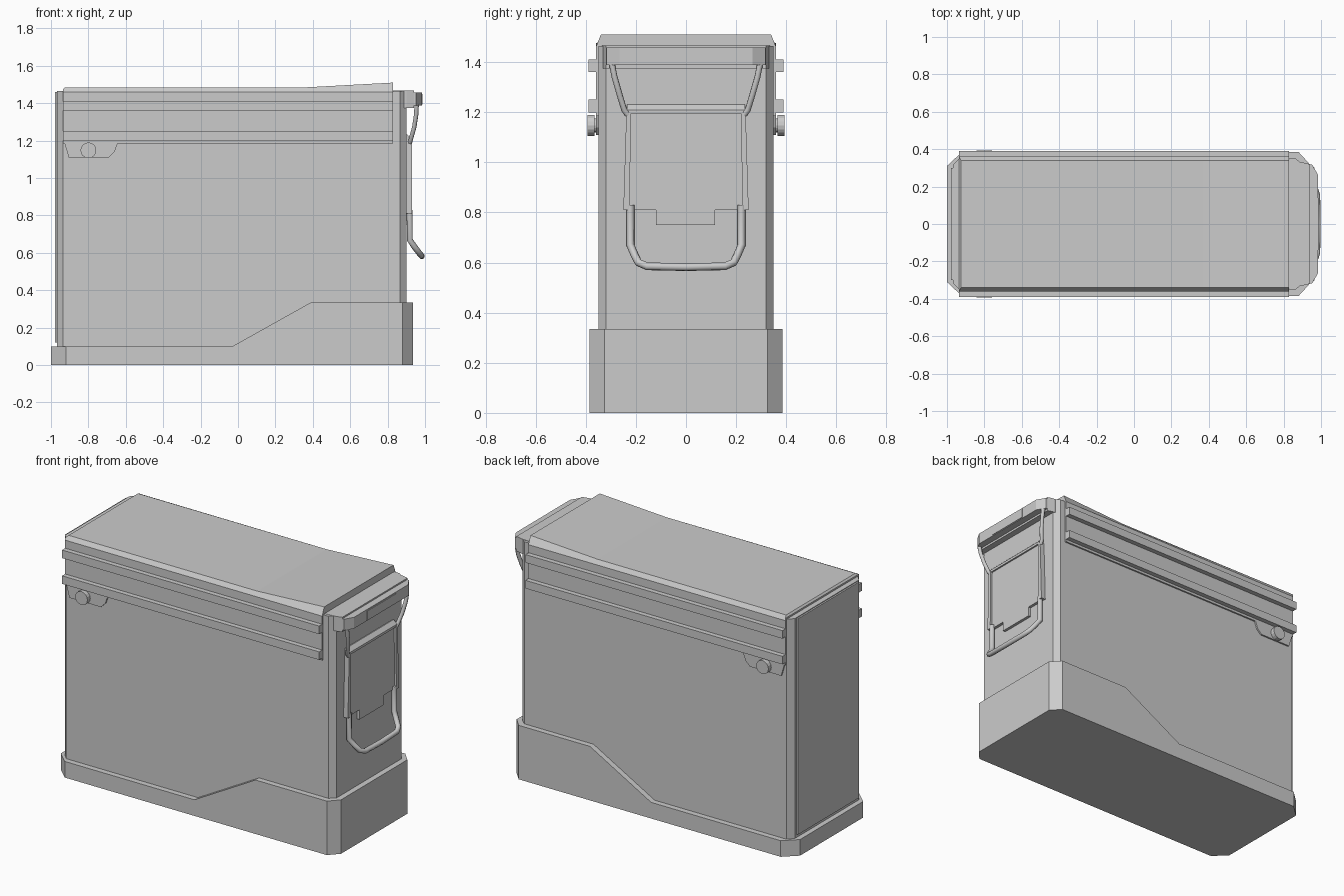
import bpy, bmesh, math
from mathutils import Vector

if "Cube" in bpy.data.objects:
    bpy.data.objects.remove(bpy.data.objects["Cube"])

AXES = {'x': lambda a, b, c: (c, a, b),   # profile in y,z
        'y': lambda a, b, c: (a, c, b),   # profile in x,z
        'z': lambda a, b, c: (a, b, c)}   # profile in x,y


def prism(name, pts, axis, lo, hi, cuts=()):
    """Extrude a profile along an axis, optionally trimmed by planes (point, normal)."""
    bm = bmesh.new()
    face = bm.faces.new([bm.verts.new(AXES[axis](a, b, lo)) for a, b in pts])
    new = bmesh.ops.extrude_face_region(bm, geom=[face])['geom']
    move = Vector(AXES[axis](0, 0, hi - lo))
    bmesh.ops.translate(bm, vec=move, verts=[v for v in new if isinstance(v, bmesh.types.BMVert)])
    for co, no in cuts:
        r = bmesh.ops.bisect_plane(bm, geom=bm.verts[:] + bm.edges[:] + bm.faces[:],
                                   plane_co=co, plane_no=no, clear_outer=True)
        bmesh.ops.holes_fill(bm, edges=[e for e in bm.edges if e.is_boundary], sides=0)
    bmesh.ops.recalc_face_normals(bm, faces=bm.faces)
    me = bpy.data.meshes.new(name)
    bm.to_mesh(me)
    bm.free()
    ob = bpy.data.objects.new(name, me)
    bpy.context.collection.objects.link(ob)
    return ob


def box(name, x, y, z):
    return prism(name, [(x[0], y[0]), (x[1], y[0]), (x[1], y[1]), (x[0], y[1])], 'z', *z)


def mirror_y(half):
    """Close a half outline (y > 0, listed along x) across y = 0."""
    return half + [(x, -y) for x, y in reversed(half)]


def wire(name, pts, r):
    cu = bpy.data.curves.new(name, 'CURVE')
    cu.dimensions = '3D'
    cu.bevel_depth = r
    cu.bevel_resolution = 2
    cu.use_fill_caps = True
    sp = cu.splines.new('POLY')
    sp.points.add(len(pts) - 1)
    for p, co in zip(sp.points, pts):
        p.co = (*co, 1)
    ob = bpy.data.objects.new(name, cu)
    bpy.context.collection.objects.link(ob)
    bpy.ops.object.select_all(action='DESELECT')
    ob.select_set(True)
    bpy.context.view_layer.objects.active = ob
    bpy.ops.object.convert(target='MESH')
    bpy.ops.object.shade_smooth_by_angle(angle=math.radians(50))


# Box body with chamfered corners, and raised hinge-end panel
prism('body', mirror_y([(-0.968, 0.315), (-0.935, 0.35), (0.865, 0.35), (0.9, 0.32)]), 'z', 0.02, 1.465)
box('end_panel', (-0.978, -0.95), (-0.3, 0.3), (0.12, 1.46))

# Stepped base skirt, corners trimmed
cuts = []
for s in (-1, 1):
    cuts.append(((0.935, s * 0.325, 0), Vector((0.06, s * 0.055, 0)).normalized()))
    cuts.append(((-1.0, s * 0.31, 0), Vector((-0.075, s * 0.08, 0)).normalized()))
prism('base_skirt', [(-1, 0), (0.935, 0), (0.935, 0.335), (0.39, 0.335), (-0.03, 0.1), (-1, 0.1)],
      'y', -0.385, 0.385, cuts)

# Lid: side band and bevelled top that rises toward the latch
box('lid_band', (-0.935, 0.83), (-0.36, 0.36), (1.185, 1.46))
lid_cuts = [((0, s * 0.34, 1.487), Vector((0, s * 0.03, 0.02)).normalized()) for s in (-1, 1)]
lid_cuts = []
lid = prism('lid_top', [(-0.935, 1.46), (0.83, 1.46), (0.83, 1.51), (0.37, 1.485), (-0.925, 1.485), (-0.935, 1.475)],
            'y', -0.36, 0.36)
for v in lid.data.vertices:
    if v.co.z > 1.48:
        v.co.y *= 0.34 / 0.36

for s, side in ((-1, 'front'), (1, 'back')):
    # Lid ribs
    for z in (1.2, 1.36):
        box(f'lid_rib_{side}', (-0.935, 0.83), sorted((s * 0.35, s * 0.39)), (z, z + 0.05))
    # Hinge tab and pin
    prism(f'hinge_tab_{side}', [(-0.93, 1.195), (-0.905, 1.11), (-0.69, 1.11), (-0.66, 1.14), (-0.64, 1.195)],
          'y', s * 0.34, s * 0.36)
    for nm, r, a, b in (('shaft', 0.028, 0.35, 0.372), ('head', 0.042, 0.366, 0.394)):
        ring = [(-0.8 + r * math.cos(t * math.pi / 8), 1.148 + r * math.sin(t * math.pi / 8)) for t in range(16)]
        prism(f'hinge_pin_{nm}_{side}', ring, 'y', s * a, s * b)
    # Latch side flange and upper wire arms
    prism(f'latch_flange_{side}', [(s * 0.225, 0.81), (s * 0.25, 0.81), (s * 0.238, 1.2), (s * 0.22, 1.2)],
          'x', 0.898, 0.93)
    wire(f'latch_arm_{side}', [(0.955, s * 0.295, 1.39), (0.953, s * 0.285, 1.34), (0.942, s * 0.265, 1.27),
                               (0.925, s * 0.247, 1.21), (0.92, s * 0.232, 1.19)], 0.012)

# Latch catch lip on the lid
prism('catch_back', mirror_y([(0.83, 0.335), (0.9, 0.33), (0.94, 0.32)]), 'z', 1.375, 1.467)
prism('catch_lip', mirror_y([(0.9, 0.32), (0.952, 0.318), (0.983, 0.265)]), 'z', 1.388, 1.458)
box('catch_face', (0.97, 0.987), (-0.14, 0.14), (1.392, 1.45))

# Latch plate with lower tab and bent top lip
prism('latch_plate', [(-0.235, 0.81), (-0.12, 0.81), (-0.12, 0.75), (0.115, 0.75), (0.115, 0.81), (0.235, 0.81),
                      (0.23, 1.2), (-0.23, 1.2)], 'x', 0.895, 0.918)
prism('latch_top_lip', [(0.895, 1.195), (0.928, 1.195), (0.928, 1.21), (0.905, 1.232), (0.895, 1.232)],
      'y', -0.235, 0.235)

# Pull handle loop
half = [(0.918, 0.222, 0.83), (0.918, 0.222, 0.67), (0.945, 0.205, 0.63), (0.968, 0.19, 0.6), (0.98, 0.155, 0.585)]
wire('pull_handle', half + [(0.983, 0, 0.582)] + [(x, -y, z) for x, y, z in reversed(half)], 0.016)
